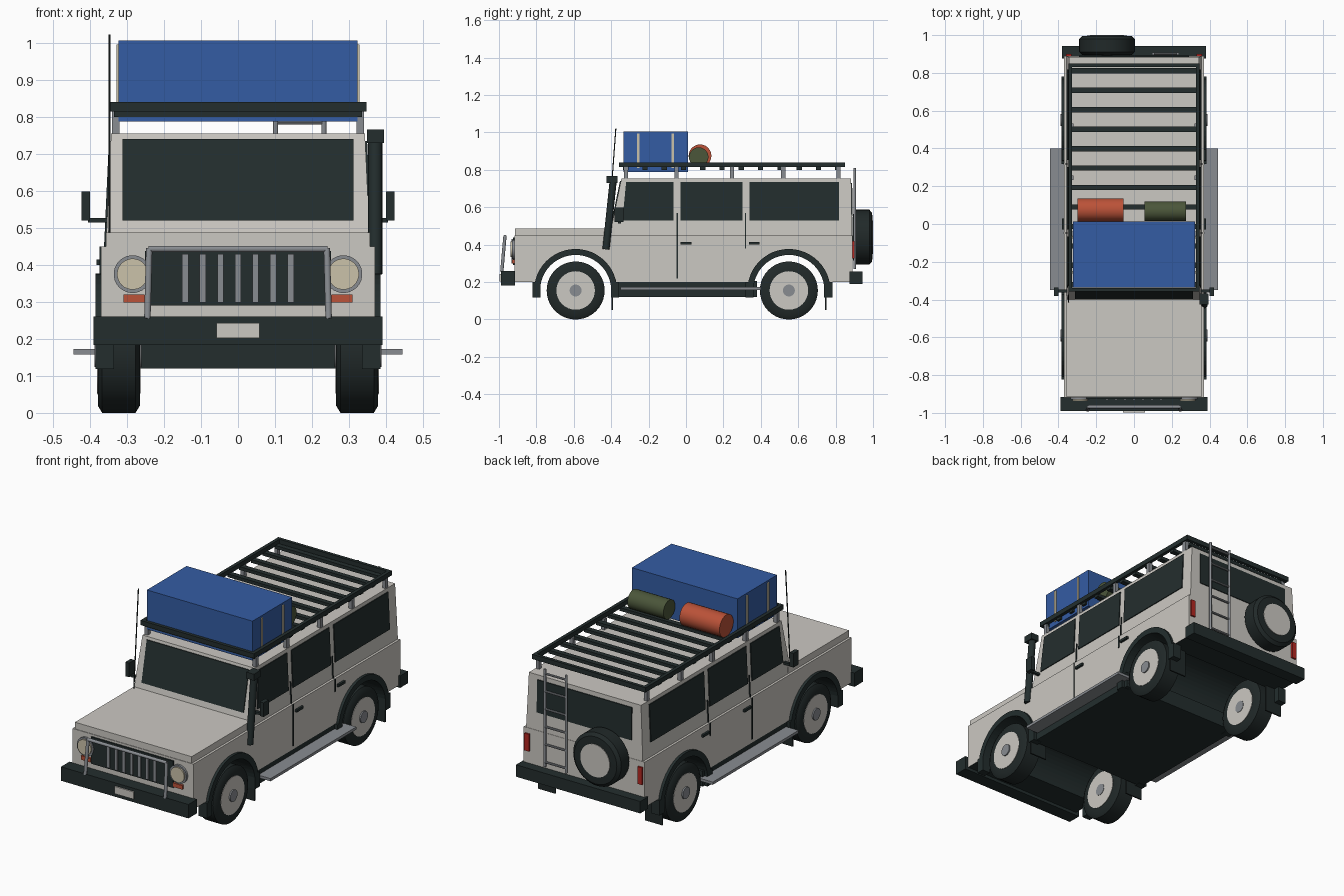
import bpy, bmesh, math
from mathutils import Vector

if "Cube" in bpy.data.objects:
    bpy.data.objects.remove(bpy.data.objects["Cube"])


def material(name, r, g, b):
    m = bpy.data.materials.new(name)
    m.use_nodes = True
    m.diffuse_color = (r, g, b, 1)
    m.node_tree.nodes["Principled BSDF"].inputs["Base Color"].default_value = (r, g, b, 1)
    return m


PAINT = material("warm_white_paint", .60, .58, .54)
DARK = material("dark_trim", .017, .027, .027)
RUBBER = material("black_rubber", .015, .022, .022)
GREY = material("grey_metal", .25, .265, .285)
BLUE = material("blue_case", .034, .107, .37)
ORANGE = material("burnt_orange", .50, .085, .04)
OLIVE = material("olive_canvas", .07, .092, .042)
CREAM = material("cream", .60, .54, .40)
RED = material("tail_red", .45, .02, .015)


def finish(name, bm, mat, smooth=False):
    bmesh.ops.recalc_face_normals(bm, faces=bm.faces)
    me = bpy.data.meshes.new(name)
    bm.to_mesh(me)
    bm.free()
    me.materials.append(mat)
    if smooth:
        me.shade_smooth()
        me.set_sharp_from_angle(angle=math.radians(35))
    ob = bpy.data.objects.new(name, me)
    bpy.context.collection.objects.link(ob)
    return ob


def prism(name, pts, offset, mat):
    """Flat outline pushed along an offset."""
    bm = bmesh.new()
    face = bm.faces.new([bm.verts.new(p) for p in pts])
    new = bmesh.ops.extrude_face_region(bm, geom=[face], use_keep_orig=True)["geom"]
    bmesh.ops.translate(bm, vec=offset, verts=[v for v in new if isinstance(v, bmesh.types.BMVert)])
    return finish(name, bm, mat)


def box(name, x, y, z, mat):
    """Box from (low, high) ranges on each axis."""
    return prism(name, [(x[0], y[0], z[0]), (x[1], y[0], z[0]), (x[1], y[1], z[0]), (x[0], y[1], z[0])],
                 (0, 0, z[1] - z[0]), mat)


def around(c, half):
    return (c - half, c + half)


def side(s, lo, hi):
    """Range in x on the left (s=1) or right (s=-1)."""
    return (lo, hi) if s > 0 else (-hi, -lo)


def lathe(name, centre, axis, profile, mat, n=32):
    """Closed solid turned around an axis from (along, radius) points."""
    axis = Vector(axis).normalized()
    u = axis.orthogonal().normalized()
    w = axis.cross(u)
    bm = bmesh.new()
    rings = []
    for d, r in profile:
        rings.append([bm.verts.new(Vector(centre) + axis * d
                     + r * (u * math.cos(math.tau * i / n) + w * math.sin(math.tau * i / n))) for i in range(n)])
    for a, b in zip(rings, rings[1:]):
        for i in range(n):
            j = (i + 1) % n
            bm.faces.new((a[i], a[j], b[j], b[i]))
    bm.faces.new(rings[0])
    bm.faces.new(rings[-1])
    return finish(name, bm, mat, True)


def rod(name, a, b, r, mat, n=12):
    d = Vector(b) - Vector(a)
    return lathe(name, a, d, [(0, r), (d.length, r)], mat, n)


AXLES = {"front": -.59, "rear": .55}
HUB_Z = .155


def arc(c, r, start, end, steps=24):
    return [(c + r * math.cos(start + (end - start) * i / steps),
             HUB_Z + r * math.sin(start + (end - start) * i / steps)) for i in range(steps + 1)]


# Lower body with open wheel arches, dark underneath
low = math.asin((.2 - HUB_Z) / .19)
outline = [(-.918, .45), (-.918, .2)]
for c in AXLES.values():
    outline += arc(c, .19, math.pi - low, low)
outline += [(.89, .2), (.89, .45)]
body = prism("lower_body", [(-.37, y, z) for y, z in outline], (.74, 0, 0), PAINT)
body.data.materials.append(DARK)
for p in body.data.polygons:
    if p.normal.z < -.05:
        p.material_index = 1

box("hood", (-.357, .357), (-.915, -.38), (.45, .487), PAINT)
box("chassis", (-.368, .368), (-.38, .38), (.12, .205), DARK)


# Cabin leans in on the sides and back at the windscreen
def lean(z):
    return (z - .45) / .305


def cabin_x(z):
    return .357 - .014 * lean(z)


def front_y(z):
    return -.408 + .063 * lean(z)


def rear_y(z):
    return .888 - .005 * lean(z)


bm = bmesh.new()
for z in (.45, .755):
    for y in (front_y(z), rear_y(z)):
        for s in (-1, 1):
            bm.verts.new((s * cabin_x(z), y, z))
bmesh.ops.convex_hull(bm, input=bm.verts)
bmesh.ops.dissolve_limit(bm, angle_limit=.01, verts=bm.verts, edges=bm.edges)
finish("cabin", bm, PAINT)

z0, z1 = .52, .74
prism("windscreen", [(-.312, front_y(z0), z0), (.312, front_y(z0), z0),
                     (.312, front_y(z1), z1), (-.312, front_y(z1), z1)], (0, -.005, 0), DARK)
z0, z1 = .55, .73
prism("rear_window", [(-.29, rear_y(z0), z0), (.29, rear_y(z0), z0),
                      (.29, rear_y(z1), z1), (-.29, rear_y(z1), z1)], (0, .005, 0), DARK)


def side_panel(name, s, y0, y1, z0, z1, mat, rake=0):
    prism(name, [(s * cabin_x(z0), y0, z0), (s * cabin_x(z0), y1, z0),
                 (s * cabin_x(z1), y1, z1), (s * cabin_x(z1), y0 + rake, z1)], (s * .005, 0, 0), mat)


for s, tag in ((1, "left"), (-1, "right")):
    # Side glass, door seams and handles
    for i, (y0, y1, rake) in enumerate(((-.34, -.067, .02), (-.03, .302, 0), (.34, .817, 0))):
        side_panel(f"{tag}_window_{i}", s, y0, y1, .53, .735, DARK, rake)
    for i, y in enumerate((-.047, .318)):
        side_panel(f"{tag}_upper_seam_{i}", s, y - .003, y + .003, .45, .57, DARK)
        box(f"{tag}_door_seam_{i}", side(s, .368, .374), around(y, .003), (.22 + i * .16, .45), DARK)
        box(f"{tag}_door_handle_{i}", side(s, .37, .382), around(y + .047, .029), (.4, .414), DARK)

    # Side step and mirror
    box(f"{tag}_side_step", side(s, .355, .444), (-.35, .4), (.158, .173), GREY)
    box(f"{tag}_mirror", side(s, .4, .423), around(-.358, .023), (.52, .598), DARK)
    box(f"{tag}_mirror_arm", side(s, .35, .405), around(-.355, .008), (.514, .527), DARK)

    # Wheels, flares and mud flaps
    for end, c in AXLES.items():
        name = f"{end}_{tag}"
        hub = (s * .322, c, HUB_Z)
        lathe(name + "_tyre", hub, (s, 0, 0), [(-.057, .1), (-.057, .135), (-.045, .155),
                                               (.045, .155), (.057, .135), (.057, .1)], RUBBER, 40)
        lathe(name + "_rim", hub, (s, 0, 0), [(-.059, .103), (.059, .103)], PAINT)
        lathe(name + "_hub_cap", hub, (s, 0, 0), [(-.061, .032), (.066, .032)], GREY, 20)
        ring = arc(c, .222, 0, math.pi) + arc(c, .19, math.pi, 0)
        prism(name + "_flare", [(s * .335, y, z) for y, z in ring], (s * .05, 0, 0), DARK)
        for k in (-1, 1):
            box(f"{name}_flare_foot_{k}", side(s, .335, .385), around(c + k * .21, .022), (.118, .2), DARK)
        box(name + "_mud_flap", side(s, .275, .38), around(c + .196, .004), (.05, .2), RUBBER)

    # Lamps
    rod(f"{tag}_headlamp_ring", (s * .285, -.915, .375), (s * .285, -.93, .375), .051, GREY, 28)
    rod(f"{tag}_headlamp_lens", (s * .285, -.92, .375), (s * .285, -.938, .375), .042, CREAM, 28)
    box(f"{tag}_indicator", side(s, .253, .31), (-.93, -.915), (.298, .32), ORANGE)
    box(f"{tag}_tail_lamp", side(s, .332, .36), (.885, .9), (.325, .42), RED)

    # Rack side rail, posts and case straps
    box(f"{tag}_rack_rail", side(s, .328, .347), (-.357, .848), (.814, .84), DARK)
    for i, y in enumerate((-.32, -.05, .245, .52, .815)):
        box(f"{tag}_rack_post_{i}", side(s, .32, .341), around(y, .011), (.75, .816), GREY)
    for i, y in enumerate((-.255, -.07)):
        box(f"{tag}_case_strap_{i}", side(s, .32, .328), around(y, .007), (.81, .995), CREAM)

    # Front guard uprights and ladder rails
    rod(f"{tag}_guard_upright", (s * .245, -.985, .255), (s * .24, -.968, .445), .009, GREY)
    x = .167 + s * .065
    rod(f"{tag}_ladder_rail", (x, .902, .27), (x, .902, .81), .007, GREY)

# Nose
box("grille", (-.252, .252), (-.926, -.915), (.29, .438), DARK)
for i in range(7):
    box(f"grille_slat_{i}", around((i - 3) * .0475, .0085), (-.933, -.92), (.298, .43), GREY)
rod("guard_top_bar", (-.242, -.968, .443), (.242, -.968, .443), .009, GREY)
box("front_bumper", (-.39, .39), (-.99, -.915), (.183, .26), DARK)
box("number_plate", (-.058, .058), (-.997, -.988), (.203, .243), PAINT)

# Tail
box("rear_bumper", (-.38, .38), (.875, .943), (.19, .256), DARK)
spare = (-.143, .945, .44)
lathe("spare_tyre", spare, (0, 1, 0), [(-.055, .1), (-.05, .13), (-.035, .147), (.035, .147),
                                       (.05, .13), (.052, .1)], RUBBER, 40)
lathe("spare_rim", spare, (0, 1, 0), [(-.05, .09), (.055, .09)], PAINT)
for i in range(6):
    z = .295 + i * .098
    rod(f"ladder_rung_{i}", (.102, .902, z), (.232, .902, z), .006, GREY, 8)

# Snorkel and aerial
rod("snorkel_pipe", (.371, -.428, .375), (.371, -.39, .735), .019, DARK, 16)
box("snorkel_head", (.348, .395), (-.425, -.367), (.73, .766), DARK)
rod("aerial", (-.347, -.415, .48), (-.347, -.375, 1.022), .003, RUBBER, 6)

# Roof rack
for name, y in (("front", -.348), ("rear", .84)):
    box(f"rack_{name}_rail", (-.347, .347), around(y, .009), (.814, .84), DARK)
for i in range(12):
    box(f"rack_slat_{i}", (-.335, .335), around(-.322 + i * .103, .014), (.8, .818), DARK)

# Luggage
box("blue_case", (-.323, .323), (-.335, .012), (.788, 1.006), BLUE)
rod("orange_roll", (-.3, .075, .875), (-.055, .075, .875), .061, ORANGE, 24)
rod("olive_roll", (.055, .068, .868), (.275, .068, .868), .052, OLIVE, 24)
